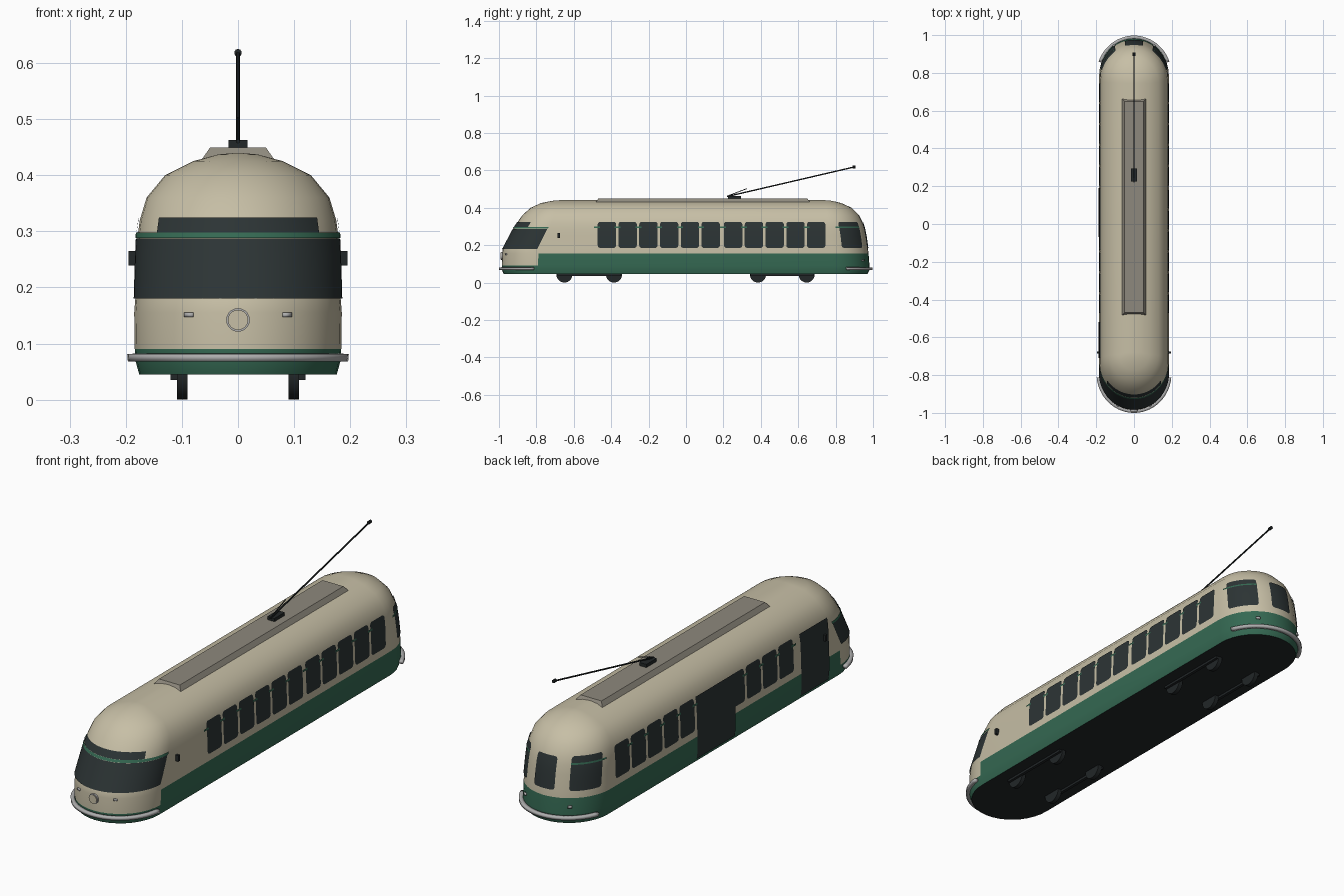
import bpy, bmesh, math
from mathutils import Vector

cube = bpy.data.objects.get("Cube")
if cube:
    bpy.data.objects.remove(cube, do_unlink=True)


def material(name, r, g, b):
    m = bpy.data.materials.new(name)
    m.use_nodes = True
    m.diffuse_color = (r, g, b, 1)
    m.node_tree.nodes["Principled BSDF"].inputs["Base Color"].default_value = (r, g, b, 1)
    return m


CREAM = material("cream paint", 0.57, 0.52, 0.38)
GREEN = material("green paint", 0.035, 0.14, 0.085)
GLASS = material("dark glass", 0.025, 0.034, 0.035)
DARK = material("dark metal", 0.016, 0.02, 0.021)
CHROME = material("bumper grey", 0.42, 0.42, 0.42)
RACK = material("roof grey", 0.27, 0.25, 0.205)

# Body profile: height, half width, front end, back end
PROFILE = [
    (0.045, 0.176, -0.975, 0.97), (0.07, 0.183, -0.985, 0.982),
    (0.09, 0.184, -0.985, 0.981), (0.155, 0.185, -0.983, 0.976),
    (0.18, 0.183, -0.98, 0.973), (0.25, 0.181, -0.943, 0.963),
    (0.29, 0.179, -0.922, 0.955), (0.32, 0.175, -0.903, 0.945),
    (0.36, 0.163, -0.875, 0.925), (0.40, 0.13, -0.83, 0.885),
    (0.425, 0.08, -0.775, 0.83), (0.437, 0.035, -0.715, 0.78),
]


def section(z):
    for a, b in zip(PROFILE, PROFILE[1:]):
        if z <= b[0]:
            t = (z - a[0]) / (b[0] - a[0])
            return [a[i] + (b[i] - a[i]) * t for i in (1, 2, 3)]
    return PROFILE[-1][1:]


def skin(zone, s, z, off=0.0):
    """Point on the body: s is y on a side, or an angle in degrees round an end."""
    w, f, b = section(z)
    if zone in ("right", "left"):
        return Vector(((w + off) * (1 if zone == "right" else -1), s, z))
    d, a = w * 1.05, math.radians(s)
    x = (w + off) * math.sin(a)
    if zone == "front":
        return Vector((x, f + d - (d + off) * math.cos(a), z))
    return Vector((x, b - d + (d + off) * math.cos(a), z))


def finish(name, bm, mats, smooth=None):
    me = bpy.data.meshes.new(name)
    bm.to_mesh(me)
    bm.free()
    ob = bpy.data.objects.new(name, me)
    bpy.context.collection.objects.link(ob)
    for m in mats:
        me.materials.append(m)
    if smooth:
        bpy.ops.object.select_all(action='DESELECT')
        ob.select_set(True)
        bpy.context.view_layer.objects.active = ob
        bpy.ops.object.shade_smooth_by_angle(angle=math.radians(smooth))
    return ob


def patch(name, zone, s0, s1, z0, z1, mat, r=0.0, off=0.003, thick=0.0):
    """Rounded panel that follows the body skin."""
    unit = 1 if zone in ("right", "left") else math.degrees(1 / 0.185)
    length = (s1 - s0) / unit
    inner = max(1, round((s1 - s0) / 5)) if unit > 1 else 1
    us = [r + (length - 2 * r) * i / inner for i in range(inner + 1)]
    if r:
        ends = [r * (1 - math.cos(math.pi * k / 8)) for k in range(4)]
        us = ends + us + [length - e for e in reversed(ends)]
    rows = max(1, math.ceil((z1 - z0) / 0.03))
    bm = bmesh.new()
    cols = []
    for u in us:
        e = min(u, length - u)
        inset = r - math.sqrt(max(0, r * r - (r - e) ** 2)) if e < r else 0
        lo, hi = z0 + inset, z1 - inset
        cols.append([bm.verts.new(skin(zone, s0 + u * unit, lo + (hi - lo) * k / rows, off))
                     for k in range(rows + 1)])
    for a, b in zip(cols, cols[1:]):
        for k in range(rows):
            bm.faces.new((a[k], b[k], b[k + 1], a[k + 1]))
    bm.normal_update()
    for f in bm.faces:
        c = f.calc_center_median()
        if f.normal.dot(c - Vector((0, max(-0.75, min(0.75, c.y)), c.z))) < 0:
            f.normal_flip()
    ob = finish(name, bm, [mat], 35)
    if thick:
        mod = ob.modifiers.new("thickness", 'SOLIDIFY')
        mod.thickness, mod.offset = thick, -1
    return ob


def box(name, lo, hi, mat, taper=(0, 0)):
    bm = bmesh.new()
    bmesh.ops.create_cube(bm, size=1)
    for v in bm.verts:
        for i in range(3):
            t = taper[i] if i < 2 and v.co.z > 0 else 0
            v.co[i] = hi[i] - t if v.co[i] > 0 else lo[i] + t
    return finish(name, bm, [mat])


def rod(name, a, b, r, mat, sides=16):
    a, b = Vector(a), Vector(b)
    bm = bmesh.new()
    bmesh.ops.create_cone(bm, cap_ends=True, segments=sides, radius1=r, radius2=r,
                          depth=(b - a).length)
    turn = (b - a).to_track_quat('Z', 'Y').to_matrix()
    for v in bm.verts:
        v.co = turn @ v.co + (a + b) / 2
    return finish(name, bm, [mat], 35)


# Body shell
bm = bmesh.new()
angles = [-90 + 180 * i / 18 for i in range(19)]
rings = []
for row in PROFILE:
    pts = [skin("front", a, row[0]) for a in angles] + [skin("back", -a, row[0]) for a in angles]
    rings.append([bm.verts.new(p) for p in pts])
count = len(rings[0])
for lower, upper in zip(rings, rings[1:]):
    for i in range(count):
        j = (i + 1) % count
        f = bm.faces.new((lower[i], lower[j], upper[j], upper[i]))
        limit = 0.09 if i < 18 else 0.155
        f.material_index = 1 if f.calc_center_median().z < limit else 0
bm.faces.new(list(reversed(rings[0]))).material_index = 2
# Crowned top of the roof
ridge = [bm.verts.new((0, y, 0.44)) for y in (-0.68, 0.745)]
for i in range(count):
    j = (i + 1) % count
    a, b = rings[-1][i], rings[-1][j]
    if i == 18:
        bm.faces.new((a, b, ridge[1], ridge[0]))
    elif i == count - 1:
        bm.faces.new((a, b, ridge[0], ridge[1]))
    else:
        bm.faces.new((a, b, ridge[0] if i < 18 else ridge[1]))
bmesh.ops.recalc_face_normals(bm, faces=bm.faces)
finish("body", bm, [CREAM, GREEN, DARK], 35)

# Windscreen with its green band
patch("windscreen", "front", -88, 88, 0.18, 0.287, GLASS)
patch("windscreen_band", "front", -89, 89, 0.288, 0.298, GREEN, off=0.004)
patch("windscreen_top", "front", -53, 53, 0.298, 0.325, GLASS)

# Back windows
patch("back_window_centre", "back", -15, 15, 0.185, 0.32, GLASS, r=0.012)
for s in (-1, 1):
    lo, hi = sorted((s * 33, s * 74))
    patch("back_window_side", "back", lo, hi, 0.185, 0.325, GLASS, r=0.012)
    lo, hi = sorted((s * 33, s * 80))
    patch("back_window_band", "back", lo, hi, 0.292, 0.299, GREEN, off=0.004)

# Side windows and the band dashes between them
PITCH, WIDE = 0.111, 0.098
starts = [-0.472 + PITCH * i for i in range(6)] + [0.203 + PITCH * i for i in range(5)]
for zone in ("right", "left"):
    for i, y in enumerate(starts):
        if zone == "left" and i in (4, 5):
            continue
        patch("side_window", zone, y, y + WIDE, 0.185, 0.325, GLASS, r=0.014)
        patch("band_dash", zone, y - 0.02, y + 0.012, 0.291, 0.299, GREEN, off=0.004)

# Doors on one side only
for y0, y1 in ((-0.07, 0.19), (-0.71, -0.52)):
    patch("door", "left", y0, y1, 0.06, 0.325, GLASS, off=0.004)

# Bumpers
patch("front_bumper", "front", -84, 84, 0.068, 0.081, CHROME, off=0.015, thick=0.017)
patch("back_bumper", "back", -70, 70, 0.068, 0.081, CHROME, off=0.016, thick=0.018)

# Lamps
rod("headlight_rim", (0, -0.97, 0.142), (0, -0.99, 0.142), 0.021, CHROME, 20)
rod("headlight_lens", (0, -0.975, 0.142), (0, -0.993, 0.142), 0.018, CREAM, 20)
for s in (-1, 1):
    a = s * 28
    patch("front_lamp", "front", a - 2.5, a + 2.5, 0.147, 0.155, CHROME, off=0.005, thick=0.008)
    patch("tail_lamp", "back", s * 35 - 2.5, s * 35 + 2.5, 0.115, 0.124, CHROME,
          off=0.007, thick=0.01)
    # Mirrors
    lo, hi = sorted((s * 0.176, s * 0.195))
    box("mirror", (lo, -0.686, 0.239), (hi, -0.675, 0.265), DARK)

# Roof housing and trolley pole
box("roof_housing", (-0.066, -0.485, 0.426), (0.066, 0.665, 0.449), RACK, (0.016, 0.016))
box("pole_base", (-0.017, 0.225, 0.446), (0.017, 0.295, 0.463), DARK)
rod("trolley_pole", (0, 0.22, 0.46), (0, 0.9, 0.618), 0.0035, DARK, 8)
rod("pole_spring", (0, 0.22, 0.462), (0, 0.325, 0.502), 0.002, DARK, 8)
rod("pole_tip", (0, 0.89, 0.618), (0, 0.907, 0.618), 0.007, DARK, 10)

# Wheels and bogie rails
for s in (-1, 1):
    for y in (-0.65, -0.385, 0.385, 0.645):
        rod("wheel", (s * 0.09, y, 0.043), (s * 0.109, y, 0.043), 0.043, DARK, 24)
    for y in (-0.517, 0.515):
        lo, hi = sorted((s * 0.107, s * 0.12))
        box("bogie_rail", (lo, y - 0.17, 0.035), (hi, y + 0.17, 0.048), DARK)
